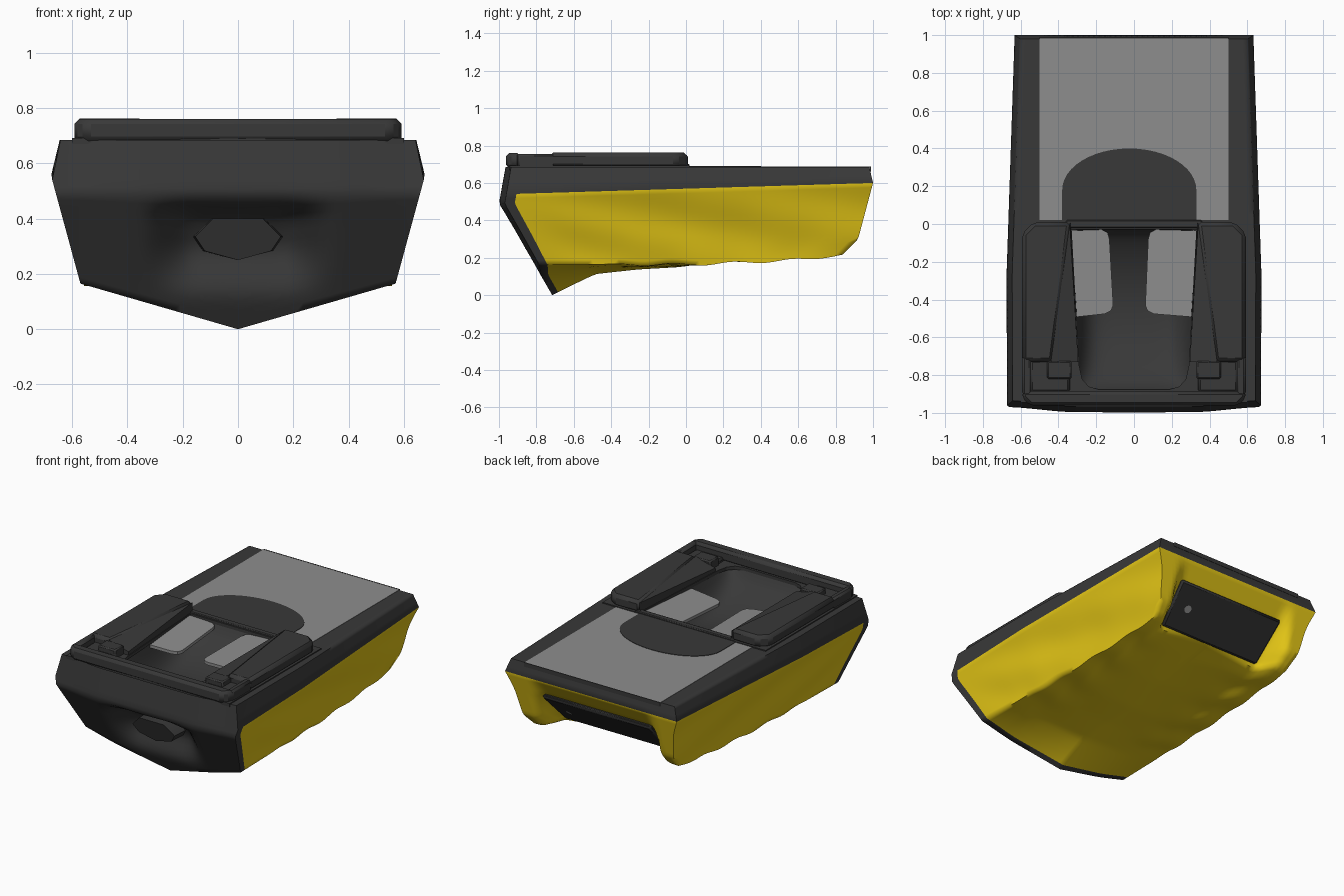
import bpy, bmesh, math
from mathutils import Vector

if "Cube" in bpy.data.objects:
    bpy.data.objects.remove(bpy.data.objects["Cube"])


def mat(name, c):
    m = bpy.data.materials.new(name)
    m.diffuse_color = (*c, 1)
    m.use_nodes = True
    m.node_tree.nodes["Principled BSDF"].inputs["Base Color"].default_value = m.diffuse_color
    return m


DARK = mat("charcoal", (0.040, 0.040, 0.040))
YELLOW = mat("yellow", (0.78, 0.57, 0.008))
GREY = mat("mid grey", (0.27, 0.27, 0.27))
BLACK = mat("near black", (0.028, 0.028, 0.028))


def lerp(a, b, t):
    return a + (b - a) * t


def smooth(a, b, x):
    t = max(0, min(1, (x - a) / (b - a)))
    return t * t * (3 - 2 * t)


def curve(pts, x):
    for (x0, y0), (x1, y1) in zip(pts, pts[1:]):
        if x <= x1:
            return lerp(y0, y1, max(0, (x - x0) / (x1 - x0)))
    return pts[-1][1]


def finish(name, bm, mats, angle=30, mirror=False, bevel=0):
    me = bpy.data.meshes.new(name)
    bm.to_mesh(me)
    bm.free()
    for m in mats:
        me.materials.append(m)
    me.shade_smooth()
    me.set_sharp_from_angle(angle=math.radians(angle))
    ob = bpy.data.objects.new(name, me)
    bpy.context.collection.objects.link(ob)
    if bevel:
        b = ob.modifiers.new("bevel", 'BEVEL')
        b.width, b.segments, b.limit_method = bevel, 1, 'ANGLE'
    if mirror:
        ob.modifiers.new("mirror", 'MIRROR')
    return ob


def prism(name, outline, z0, z1, m, mirror=False, bevel=0):
    bm = bmesh.new()
    f = bm.faces.new([bm.verts.new((x, y, z0)) for x, y in outline])
    r = bmesh.ops.extrude_face_region(bm, geom=[f])
    for v in r["geom"]:
        if isinstance(v, bmesh.types.BMVert):
            v.co.z = z1
    bmesh.ops.recalc_face_normals(bm, faces=bm.faces)
    return finish(name, bm, [m], 20, mirror, bevel)


def rect(x0, x1, y0, y1):
    return [(x0, y0), (x1, y0), (x1, y1), (x0, y1)]


# ---- hull: a box mapping (u across, v up, t front to back) ----
KEEL = [(0, 0), (0.2, 0.113), (0.35, 0.137), (0.5, 0.15), (0.7, 0.19), (1, 0.27)]
CHINE = [(0, .165), (.5, .163), (.7, .175), (.9, .192), (1, .217)]


def front_y(x, z):
    y = curve([(0, -0.715), (0.49, -1), (0.685, -0.965)], z)
    y += 0.03 * smooth(0.3, 0.67, abs(x))
    # scoop around the nose
    return y + 0.13 * (1 - smooth(.40, .47, z)) * smooth(.1, .32, z) * (1 - smooth(.15, .36, abs(x)))


def rear_y(x, z):
    side = curve([(0.2, 0.82), (0.23, 0.85), (0.3, 0.92), (0.6, 1), (0.685, 0.98)], z)
    mid = curve([(0.26, 0.71), (0.48, 0.92), (0.6, 1), (0.685, 0.98)], z)
    return lerp(mid, side, smooth(0.38, 0.47, abs(x)))


def hull_point(u, v, t):
    zc = curve(CHINE, t)
    wave = 0.007 * math.sin(10 * math.pi * t) * smooth(0.15, 0.35, t)
    zb = lerp(curve(KEEL, t), zc, abs(u)) + wave * smooth(0.3, 0.9, abs(u))
    zk = lerp(0.54, 0.60, t)
    xk = curve([(0, 0.672), (0.35, 0.675), (1, 0.632)], t)
    xc = lerp(0.57, 0.53, t)
    if v <= 1:
        z = lerp(zb, zk, v)
        ripple = 0.01 * math.sin(math.pi * v) * (1 + math.sin(10 * t + 5 * v)) * smooth(0, .2, t)
        x = lerp(xc, xk, v) - ripple
    else:
        z = lerp(zk, 0.685, v - 1)
        x = lerp(xk, xk - 0.03, v - 1)
    x *= u
    return Vector((x, lerp(front_y(x, z), rear_y(x, z), t), z))


US = [i / 22 for i in range(-22, 23)]
VS = [i / 16 for i in range(17)] + [1.4, 1.85, 2]
T0 = 0.028
TS = [0, T0] + [T0 + (1 - T0) * i / 44 for i in range(1, 45)]
bm = bmesh.new()


def grid(bm, fn, A, B, rule):
    rows = [[bm.verts.new(fn(a, b)) for b in B] for a in A]
    for i in range(len(A) - 1):
        for j in range(len(B) - 1):
            f = bm.faces.new((rows[i][j], rows[i + 1][j], rows[i + 1][j + 1], rows[i][j + 1]))
            f.material_index = rule((A[i] + A[i + 1]) / 2, (B[j] + B[j + 1]) / 2)


grid(bm, lambda u, t: hull_point(u, 0, t), US, TS, lambda u, t: int(t > T0))
grid(bm, lambda u, v: hull_point(u, v, 0), US, VS, lambda u, v: 0)
grid(bm, lambda u, v: hull_point(u, v, 1), US, VS, lambda u, v: int(v < 1))
for s in (-1, 1):
    grid(bm, lambda v, t: hull_point(s, v, t), VS, TS, lambda v, t: int(v < 1 and t > T0))
    grid(bm, lambda u, t: hull_point(u, 2, t), [u for u in US if u * s > 0.77], TS, lambda u, t: 0)
bmesh.ops.remove_doubles(bm, verts=bm.verts, dist=0.0004)
bmesh.ops.recalc_face_normals(bm, faces=bm.faces)
finish("hull", bm, [DARK, YELLOW], 75)

# ---- nose in the front scoop ----
bm = bmesh.new()
half = [(0.09, 0.40), (0.155, 0.335), (0.12, 0.283)]
ring = half + [(0, 0.25)] + [(-x, z) for x, z in reversed(half)]
front = [bm.verts.new((x, lerp(-0.86, -0.91, (z - 0.25) / 0.15), z)) for x, z in ring]
back = [bm.verts.new((x * 1.1, -0.65, z)) for x, z in ring]
bm.faces.new(front)
bm.faces.new(back)
for i in range(7):
    j = (i + 1) % 7
    bm.faces.new((front[i], front[j], back[j], back[i]))
bmesh.ops.recalc_face_normals(bm, faces=bm.faces)
finish("nose", bm, [DARK], 60)

# ---- rear panel with a small round port ----
top, low = Vector((0, 0.935, 0.485)), Vector((0, 0.715, 0.262))
down = (low - top).normalized()
out = Vector((0, -down.z, down.y))
bm = bmesh.new()
bmesh.ops.create_cube(bm, size=1)
for v in bm.verts:
    w = 0.80 if v.co.y > 0 else 0.76
    v.co = ((top + low) / 2 + Vector((v.co.x * w, 0, 0)) - down * (v.co.y * (top - low).length)
            + out * (v.co.z * 0.03 + 0.005))
bmesh.ops.recalc_face_normals(bm, faces=bm.faces)
finish("rear_panel", bm, [BLACK], 30, bevel=0.012)
bm = bmesh.new()
c = (top + low) / 2 + out * 0.024 + Vector((0.27, 0, 0))
bm.faces.new([bm.verts.new(c + Vector((0.025 * math.cos(a), 0, 0)) - down * 0.025 * math.sin(a))
              for a in [i * math.pi / 8 for i in range(16)]])
bm.normal_update()
for f in list(bm.faces):
    if f.normal.dot(out) < 0:
        f.normal_flip()
finish("rear_port", bm, [GREY])

# ---- deck, rear lip and rounded hatch ----
prism("deck", rect(-0.5, 0.5, 0.0, 0.985), 0.66, 0.687, GREY)
prism("rear_lip", rect(-0.5, 0.5, 0.982, 0.988), 0.66, 0.688, DARK)
arc = [(-0.025 + 0.355 * math.cos(a), 0.18 + 0.22 * math.sin(a)) for a in [i * math.pi / 24 for i in range(25)]]
prism("deck_hatch", [(-0.38, 0.0), (0.33, 0.0)] + arc, 0.68, 0.690, DARK)

# ---- cockpit collar with opening ----
prism("collar", [(0, -0.955), (0.6, -0.945), (0.6, 0.02), (0, 0.02), (0, -0.03), (0.33, -0.03),
                 (0.29, -0.75), (0.275, -0.82), (0.24, -0.86), (0.19, -0.875), (0, -0.875)],
      0.67, 0.692, DARK, mirror=True)

# ---- cockpit tub ----
bm = bmesh.new()
N = [i / 16 for i in range(-16, 17)]
R = [i / 32 for i in range(33)]


def tub(s, r):
    x = s * lerp(0.295, 0.335, r)
    return (x, lerp(-0.88, -0.025, r), 0.68 - 0.2 * (1 - abs(s) ** 6) * math.sin(math.pi * r) ** 0.6)


grid(bm, tub, N, R, lambda s, r: 0)
bm.normal_update()
if sum(f.normal.z for f in bm.faces) < 0:
    bmesh.ops.reverse_faces(bm, faces=bm.faces)
finish("cockpit_tub", bm, [DARK], 60)

# ---- seats: thin panels just under the rim, dipping towards the front ----
for name, s, i0, i1 in (("left_seat", -1, 0.14, 0.11), ("right_seat", 1, 0.085, 0.06)):
    outline = [(0.332, -0.035), (i0 + 0.03, -0.03), (i0, -0.045), (i0 - 0.01, -0.08), (i1, -0.43), (i1 + 0.012, -0.46),
               (i1 + 0.045, -0.476), (0.303, -0.492)]
    ob = prism(name, [(s * x, y) for x, y in outline], 0.664, 0.684, GREY)
    for v in ob.data.vertices:
        v.co.z += 0.03 * (v.co.y + 0.03) - 0.06 * (0.33 - abs(v.co.x))

# ---- raised side pods, inner slopes, blocks and front bar ----
prism("side_pod", [(0.335, 0.01), (0.53, 0.01), (0.592, -0.05), (0.592, -0.73), (0.43, -0.73)],
      0.68, 0.762, DARK, mirror=True, bevel=0.02)
bm = bmesh.new()
a, b, c, d, e, g = [bm.verts.new(p) for p in (
    (0.34, 0.005, 0.75), (0.44, -0.73, 0.755), (0.295, -0.73, 0.715),
    (0.295, -0.73, 0.685), (0.335, 0.005, 0.685), (0.44, -0.73, 0.685))]
for f in ((a, c, b), (a, e, d, c), (b, c, d, g), (a, b, g, e), (e, g, d)):
    bm.faces.new(f)
bmesh.ops.recalc_face_normals(bm, faces=bm.faces)
finish("pod_inner_slope", bm, [DARK], 15, mirror=True)
prism("hinge_block", rect(0.33, 0.46, -0.82, -0.725), 0.68, 0.75, DARK, mirror=True, bevel=0.008)
prism("hinge_foot", rect(0.34, 0.55, -0.89, -0.72), 0.68, 0.715, DARK, mirror=True, bevel=0.012)
prism("outer_rail", [(0.545, -0.95), (0.592, -0.9), (0.592, -0.7), (0.545, -0.7)],
      0.68, 0.755, DARK, mirror=True, bevel=0.012)
prism("front_bar", [(-0.55, -0.962), (0.55, -0.962), (0.592, -0.92), (0.592, -0.885),
                    (-0.592, -0.885), (-0.592, -0.92)], 0.68, 0.76, DARK, bevel=0.02)
prism("cockpit_rear_bar", rect(-0.36, 0.36, -0.02, 0.02), 0.68, 0.7, DARK, bevel=0.005)
